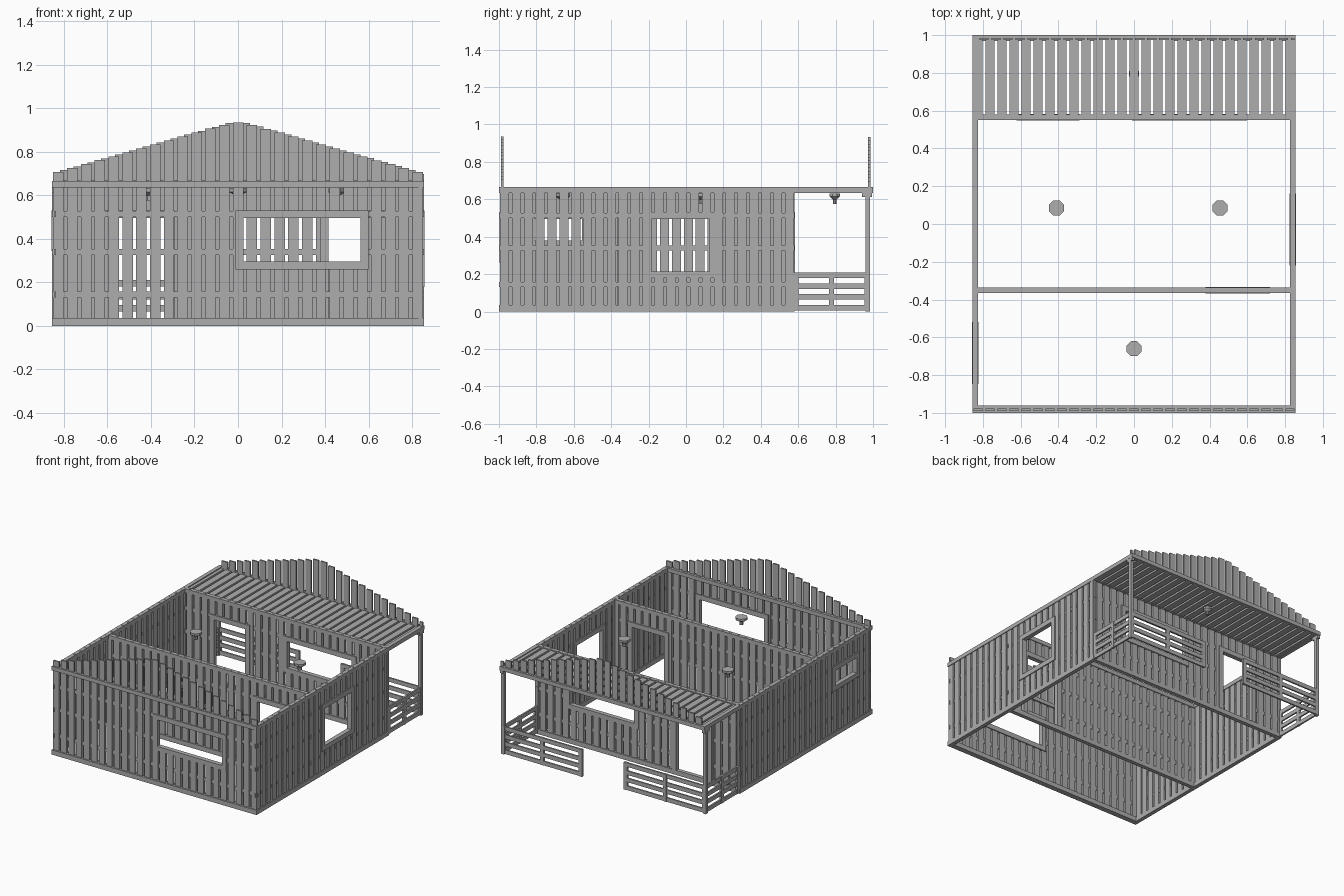
import bpy, bmesh, math
from mathutils import Matrix, Vector

cube = bpy.data.objects.get("Cube")
if cube:
    bpy.data.objects.remove(cube, do_unlink=True)

grey = bpy.data.materials.new("weathered grey")
grey.use_nodes = True
colour = (0.42, 0.42, 0.42, 1)
grey.diffuse_color = colour
grey.node_tree.nodes["Principled BSDF"].inputs["Base Color"].default_value = colour

PITCH, BOARD = 0.0635, 0.048
HALF_X, BASE_TOP, BEAM_LOW, BEAM_TOP = 0.855, 0.035, 0.635, 0.665


def box(bm, x, y, z):
    """Add a box given (low, high) pairs along each axis."""
    size = Vector([p[1] - p[0] for p in (x, y, z)])
    mid = Vector([(p[1] + p[0]) / 2 for p in (x, y, z)])
    bmesh.ops.create_cube(bm, size=1, matrix=Matrix.Translation(mid) @ Matrix.Diagonal(size).to_4x4())


def finish(name, bm):
    mesh = bpy.data.meshes.new(name)
    bm.to_mesh(mesh)
    bm.free()
    mesh.materials.append(grey)
    obj = bpy.data.objects.new(name, mesh)
    bpy.context.collection.objects.link(obj)
    return obj


def placer(bm, axis, centre):
    """Return a box maker for a wall running along x or y."""
    def put(along, z, depth, offset=0):
        across = (centre + offset - depth / 2, centre + offset + depth / 2)
        if axis == "x":
            box(bm, along, across, z)
        else:
            box(bm, across, along, z)
    return put


def board_spans(start, end, phase):
    """Regular slats between start and end."""
    s = start + phase
    while s < end - 0.01:
        yield s, min(s + BOARD, end)
        s += PITCH


def solid_parts(low, high, cuts):
    """Pieces of an interval left after removing the cuts."""
    for a, b in sorted(cuts):
        if a > low:
            yield low, min(a, high)
        low = max(low, b)
    if low < high:
        yield low, high


def wall(name, axis, centre, start, end, opening=None, openings=(), phase=0.006, depth=0.03):
    # Slats, split around each opening
    bm = bmesh.new()
    put = placer(bm, axis, centre)
    for a, b in board_spans(start, end, phase):
        edges = [a, b] + [e for o in openings for e in o[:2] if a < e < b]
        edges.sort()
        for p, q in zip(edges, edges[1:]):
            cuts = [o[2:] for o in openings if o[0] < (p + q) / 2 < o[1]]
            for z in solid_parts(BASE_TOP, BEAM_LOW, cuts):
                put((p, q), z, 0.02)
    finish(name + "_boards", bm)

    # Thin rails seen between the slats
    bm = bmesh.new()
    put = placer(bm, axis, centre)
    for z in (0.13, 0.325, 0.5):
        cuts = [o[:2] for o in openings if o[2] < z + 0.03 and o[3] > z]
        for span in solid_parts(start, end, cuts):
            put(span, (z, z + 0.028), 0.008)
    finish(name + "_rails", bm)

    # Sill and top plate
    bm = bmesh.new()
    put = placer(bm, axis, centre)
    put((start, end), (0, BASE_TOP), depth)
    put((start, end), (BEAM_LOW, BEAM_TOP), depth)
    finish(name + "_beams", bm)

    # Round pegs in the top plate
    bm = bmesh.new()
    for a, b in board_spans(start, end, phase):
        m = (a + b) / 2
        at = (m, centre) if axis == "x" else (centre, m)
        bmesh.ops.create_cone(bm, cap_ends=True, segments=8, radius1=0.008, radius2=0.008,
                              depth=0.004, matrix=Matrix.Translation((*at, BEAM_TOP)))
    finish(name + "_pegs", bm)

    # Frames around the openings
    for i, (a, b, low, high) in enumerate(openings):
        bm = bmesh.new()
        put = placer(bm, axis, centre)
        w = 0.036
        for side in ((a - w, a), (b, b + w)):
            put(side, (low, high), 0.034)
        put((a - w, b + w), (high, high + w), 0.034)
        if low > BASE_TOP:
            put((a - w, b + w), (low - w, low), 0.034)
        finish(f"{name}_frame_{i + 1}", bm)


wide_window = (0.025, 0.563, 0.295, 0.495)
wall("front_wall", "x", -0.98, -HALF_X, HALF_X, openings=[wide_window], depth=0.04)
wall("partition_wall", "x", -0.35, -HALF_X, HALF_X, openings=[(0.415, 0.685, BASE_TOP, 0.495)])
wall("porch_wall", "x", 0.565, -HALF_X, HALF_X, phase=0.036,
     openings=[wide_window, (-0.585, -0.325, BASE_TOP, 0.495)])
wall("left_wall", "y", 0.84, -1, 0.58, openings=[(-0.185, 0.125, 0.215, 0.495)])
wall("right_wall", "y", -0.84, -1, 0.58, phase=0.036, openings=[(-0.81, -0.555, 0.38, 0.495)])

# Stepped gable screens
for name, y, phase in (("front_gable", -0.983, 0.006), ("porch_gable", 0.98, 0.036)):
    bm = bmesh.new()
    for a, b in board_spans(-HALF_X, HALF_X, phase):
        m = min(abs(a), abs(b)) if a * b > 0 else 0
        box(bm, (a, b), (y - 0.006, y + 0.006), (0.64, 0.935 - 0.285 * m))
    finish(name, bm)

# Porch roof slats and their carrying beams
bm = bmesh.new()
for a, b in board_spans(-HALF_X, HALF_X, 0.006):
    box(bm, (a, b), (0.575, 0.985), (0.64, 0.658))
finish("porch_roof_slats", bm)
bm = bmesh.new()
box(bm, (-HALF_X, HALF_X), (0.975, 1), (BEAM_LOW, BEAM_TOP))
for s in (-0.84, 0.84):
    box(bm, (s - 0.015, s + 0.015), (0.58, 1), (BEAM_LOW, BEAM_TOP))
finish("porch_beams", bm)

# Porch posts with small corner blocks
for side, s in (("left", 1), ("right", -1)):
    bm = bmesh.new()
    x = s * 0.842
    box(bm, (x - 0.012, x + 0.012), (0.96, 0.984), (0, BEAM_LOW))
    box(bm, (x - 0.012, x + 0.012), (0.94, 0.995), (0.612, BEAM_LOW))
    finish(side + "_porch_post", bm)

# Porch fences
FENCE_RAILS = ((0.005, 0.036), (0.065, 0.095), (0.12, 0.15), (0.18, 0.21))


def fence(name, axis, centre, start, end):
    bm = bmesh.new()
    put = placer(bm, axis, centre)
    for z in FENCE_RAILS:
        put((start, end), z, 0.012)
    for u in (start + 0.012, (start + end) / 2, end - 0.012):
        put((u - 0.014, u + 0.014), (0.005, 0.21), 0.018)
    finish(name, bm)


fence("left_side_fence", "y", 0.842, 0.575, 0.98)
fence("right_side_fence", "y", -0.842, 0.575, 0.98)
fence("back_left_fence", "x", 0.975, 0.18, 0.85)
fence("back_right_fence", "x", 0.975, -0.85, -0.17)


# Ceiling lamps: plate, tapered shade and bulb stem
def lamp(name, x, y, r):
    bm = bmesh.new()
    for r1, r2, low, high in ((r, r, 0.615, 0.632), (r * 0.4, r, 0.6, 0.615), (r * 0.35, r * 0.35, 0.575, 0.6)):
        bmesh.ops.create_cone(bm, cap_ends=True, segments=8, radius1=r1, radius2=r2, depth=high - low,
                              matrix=Matrix.Translation((x, y, (low + high) / 2)) @ Matrix.Rotation(math.pi / 8, 4, "Z"))
    finish(name, bm)


lamp("main_room_lamp_right", -0.41, 0.085, 0.043)
lamp("main_room_lamp_left", 0.455, 0.085, 0.043)
lamp("front_room_lamp", 0, -0.66, 0.043)
lamp("porch_lamp", 0, 0.795, 0.03)
